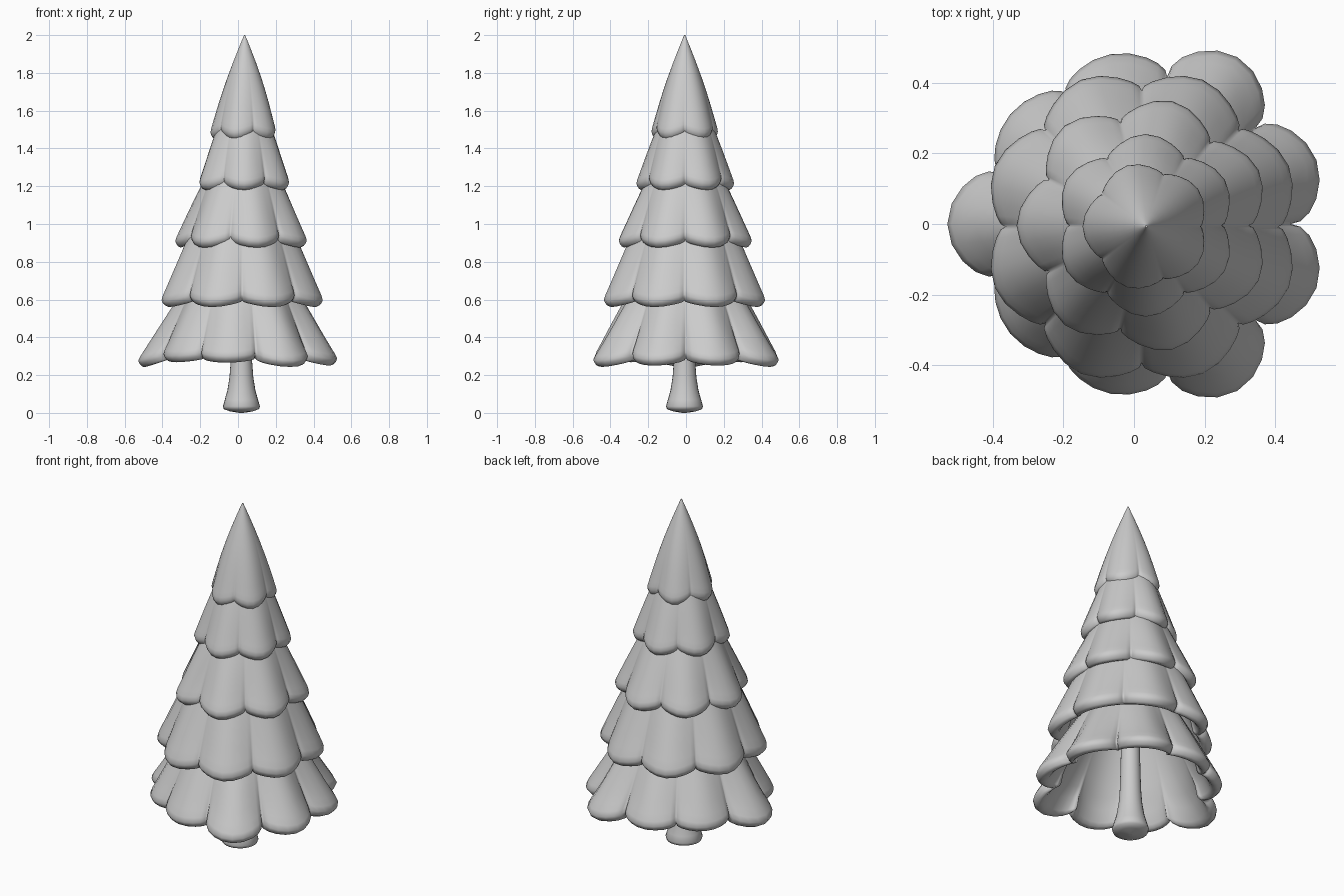
import bpy, bmesh
from math import sin, cos, pi

if "Cube" in bpy.data.objects:
    bpy.data.objects.remove(bpy.data.objects["Cube"])

SEG = 10  # segments per scalloped lobe


def skin(name, rings):
    """Closed smooth surface through a list of equal-length point rings."""
    bm = bmesh.new()
    rows = [[bm.verts.new(p) for p in ring] for ring in rings]
    n = len(rows[0])
    for a, b in zip(rows, rows[1:]):
        for i in range(n):
            j = (i + 1) % n
            bm.faces.new((a[i], a[j], b[j], b[i]))
    bm.faces.new(rows[0])
    bm.faces.new(rows[-1])
    bmesh.ops.recalc_face_normals(bm, faces=bm.faces)
    for f in bm.faces:
        f.smooth = len(f.verts) == 4
    me = bpy.data.meshes.new(name)
    bm.to_mesh(me)
    bm.free()
    ob = bpy.data.objects.new(name, me)
    bpy.context.collection.objects.link(ob)
    return ob


def tier(name, n, centre, z_rim, z_top, r_top, r_mean, r_notch, lift, thick, crisp_rim,
         lobes=None, belly=.006):
    """Hollow cone skirt whose rim is split into n rounded lobes."""
    lobes = lobes or [r_mean] * n
    z_edge = z_rim + 0.038
    # (position down the cone, inward offset, height offset, lobe strength)
    rows = [(t, 0, 0, 1) for t in (0, .15, .3, .45, .6, .72, .83, .92, .97)]
    rows += [(1, .04 * thick, -.004, 1), (1, .18 * thick, -.02, 1), (1, .4 * thick, -.032, 1),
             (1, .65 * thick, -.038, 1), (1, .95 * thick, -.032, .92), (1, 1.1 * thick, -.015, .8)]
    rows += [(t, thick, 0, f) for t, f in
             ((.93, .6), (.85, .42), (.75, .3), (.6, .25), (.45, .2), (.3, .2))]
    rings = []
    for t, inset, dz, strength in rows:
        ring = []
        w = t * t
        crisp = .15 + (crisp_rim - .15) * t ** 6  # grooves are soft, the rim is crisper
        for k in range(n):
            for s in range(SEG):
                a = -pi / 2 + pi * s / SEG
                u = sin(a)
                ang = (k + .5 + .5 * u) * 2 * pi / n
                bulge = crisp * cos(a) + (1 - crisp) * (.5 + .5 * cos(pi * u))
                r = r_top + (r_mean - r_top) * t - (r_mean - r_notch) * w
                r += (lobes[k] - r_notch) * w * bulge * strength + belly * sin(pi * t)
                r = max(r - inset, .003)
                z = z_top + (z_edge - z_top) * t + dz
                z += (lift * (1 - bulge) - .4 * (lobes[k] - r_mean) * bulge) * w
                ring.append((centre[0] + r * cos(ang), centre[1] + r * sin(ang), z))
        rings.append(ring)
    return skin(name, rings)


# Foliage tiers, bottom to top
long_short = [.53, .547, .49, .485, .55, .485, .49, .547, .53]
tier("branches_bottom", 9, (.02, 0), .25, 1.0, .08, .53, .425, .04, .05, .85, long_short)
tier("branches_lower", 8, (.022, -.008), .56, 1.38, .08, .452, .388, .035, .05, .65)
tier("branches_middle", 7, (.028, -.004), .875, 1.5, .07, .362, .3, .035, .045, .6)
tier("branches_upper", 6, (.033, -.004), 1.18, 1.75, .05, .26, .218, .03, .04, .55)
tier("treetop", 5, (.035, -.007), 1.45, 2.0, .003, .182, .155, .03, .035, .5, belly=.01)

# Flared trunk
profile = [(.01, 0), (.06, .008), (.093, .02), (.098, .035), (.088, .07), (.074, .12),
           (.063, .19), (.057, .27), (.053, .4), (.045, .8)]
N = 24
skin("trunk", [[(.018 + r * cos(2 * pi * i / N), -.008 + r * sin(2 * pi * i / N), z)
                for i in range(N)] for r, z in profile])
